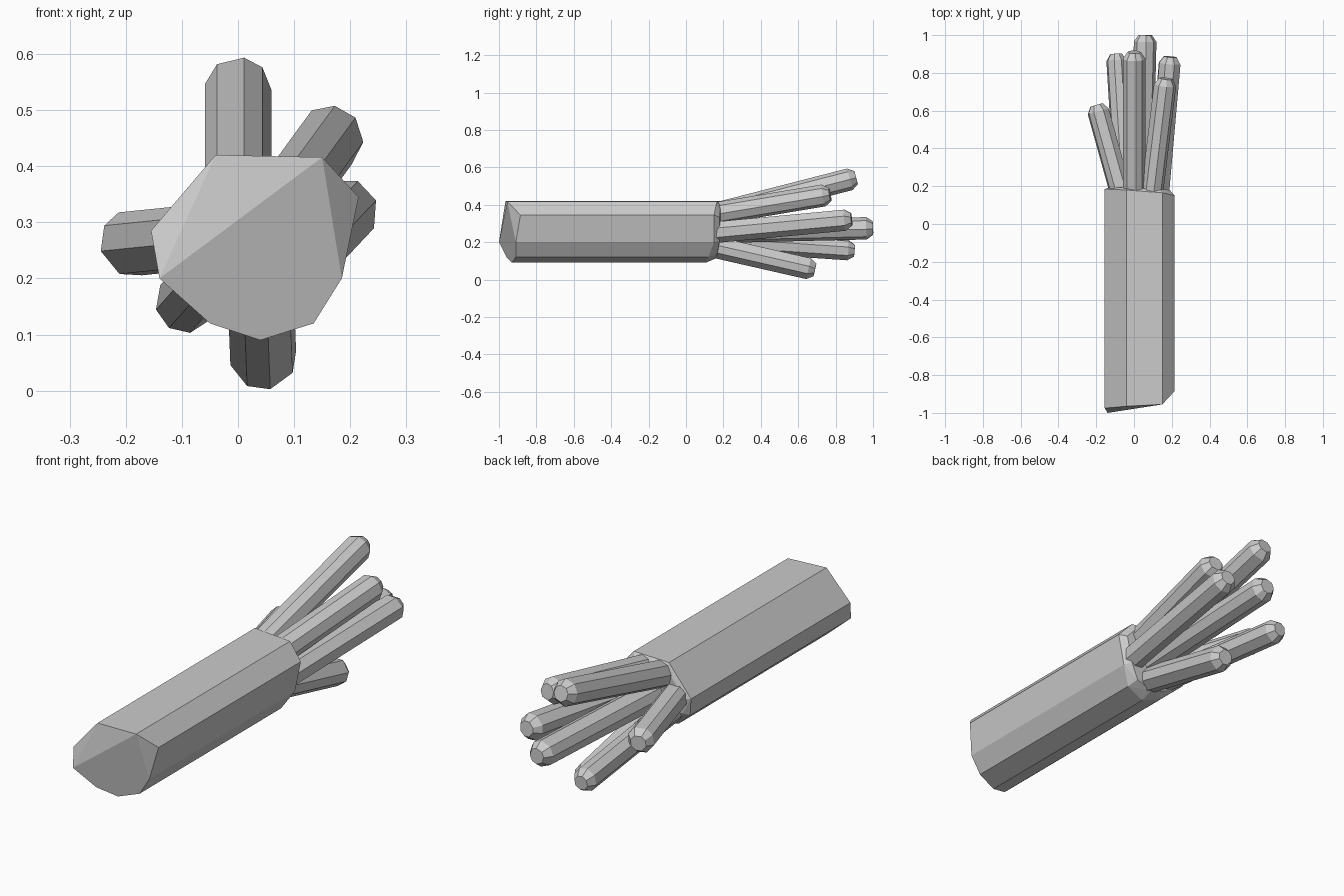
import bpy, bmesh, math, random
from mathutils import Vector

if "Cube" in bpy.data.objects:
    bpy.data.objects.remove(bpy.data.objects["Cube"])

random.seed(4)


def hull(name, points):
    """Flat-faced convex solid through the given points."""
    bm = bmesh.new()
    for p in points:
        bm.verts.new(p)
    res = bmesh.ops.convex_hull(bm, input=bm.verts[:])
    loose = [v for v in bm.verts if not v.link_faces]
    bmesh.ops.delete(bm, geom=loose, context='VERTS')
    bmesh.ops.dissolve_limit(bm, angle_limit=math.radians(2),
                             verts=bm.verts[:], edges=bm.edges[:])
    bmesh.ops.recalc_face_normals(bm, faces=bm.faces[:])
    mesh = bpy.data.meshes.new(name)
    bm.to_mesh(mesh)
    bm.free()
    obj = bpy.data.objects.new(name, mesh)
    bpy.context.collection.objects.link(obj)
    return obj


# Cable sheath: uneven cut outline as x, z, front y, back y
outline = [
    (-0.04, 0.420, -0.965, 0.180), (0.15, 0.416, -0.955, 0.165),
    (0.215, 0.345, -0.885, 0.150), (0.185, 0.200, -0.91, 0.150),
    (0.135, 0.120, -0.91, 0.120), (0.04, 0.090, -0.93, 0.105),
    (-0.05, 0.120, -0.96, 0.120), (-0.14, 0.200, -1.00, 0.170),
    (-0.155, 0.285, -0.975, 0.185),
]
points = []
for x, z, front, back in outline:
    points += [(x, front, z), (x, back, z)]
    # slightly smaller rim on the frayed end
    points.append((0.03 + (x - 0.03) * 0.86, 0.18 + (back - 0.15) * 0.4,
                   0.26 + (z - 0.26) * 0.86))
hull("cable_sheath", points)


def wire(name, base, tip, radius=0.06, sides=8):
    """Faceted strand with a blunt chamfered end."""
    base, tip = Vector(base), Vector(tip)
    axis = (tip - base).normalized()
    u = axis.cross(Vector((0, 0, 1))).normalized()
    v = u.cross(axis)
    start = base - axis * 0.08
    turn = random.uniform(0, math.tau)
    pts = []
    for i in range(sides):
        a = turn + math.tau * (i + random.uniform(-0.15, 0.15)) / sides
        d = (u * math.cos(a) + v * math.sin(a)) * radius
        pts += [start + d, tip - axis * 0.035 + d, tip + d * 0.6]
    hull(name, pts)


# Strands fanning out of the sheath: base centre, tip centre
strands = {
    "wire_top": ((0.0, 0.17, 0.355), (0.0, 0.91, 0.545)),
    "wire_upper_right": ((0.095, 0.17, 0.355), (0.168, 0.77, 0.455)),
    "wire_right": ((0.13, 0.17, 0.255), (0.193, 0.885, 0.322)),
    "wire_bottom": ((0.04, 0.15, 0.175), (0.045, 0.69, 0.052)),
    "wire_lower_left": ((-0.05, 0.17, 0.205), (-0.095, 0.90, 0.155)),
    "wire_left": ((-0.07, 0.17, 0.275), (-0.198, 0.63, 0.262)),
    "wire_centre": ((0.04, 0.17, 0.255), (0.06, 1.0, 0.275)),
}
for name, (base, tip) in strands.items():
    wire(name, base, tip, 0.055 if name == "wire_lower_left" else 0.06)
